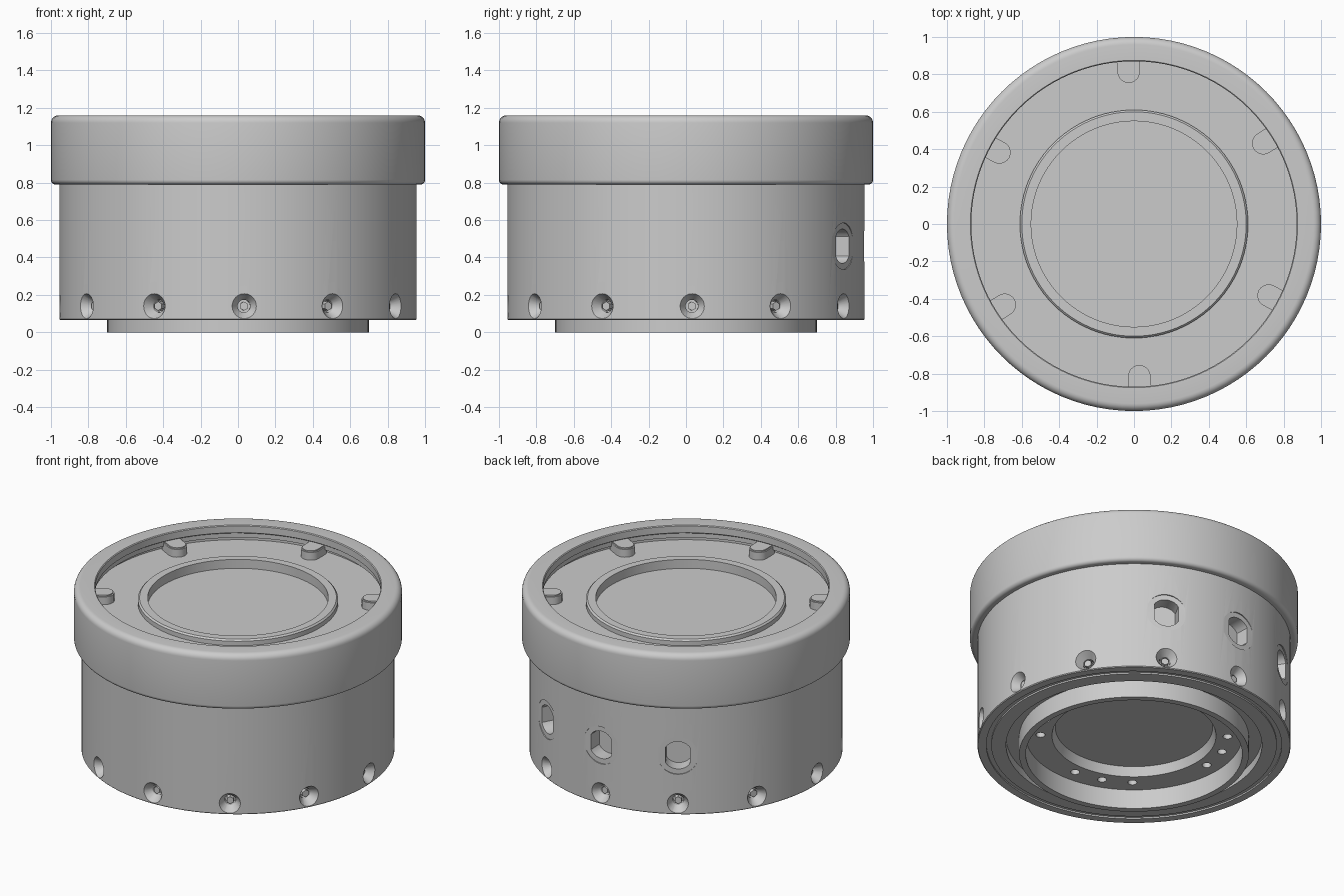
import bpy, bmesh, math
from mathutils import Matrix

if "Cube" in bpy.data.objects:
    bpy.data.objects.remove(bpy.data.objects["Cube"], do_unlink=True)

SEG = 96
BODY_R = 0.955
SCREW_AZ = [2 + 30 * k for k in range(12)]
PORT_AZ = [62, 92, 122]
PEG_AZ = [32 + 60 * k for k in range(6)]

grey = bpy.data.materials.new("satin grey")
grey.use_nodes = True
grey.diffuse_color = (0.6, 0.6, 0.6, 1)
grey.node_tree.nodes["Principled BSDF"].inputs["Base Color"].default_value = (0.6, 0.6, 0.6, 1)


def lathe(bm, profile, matrix=Matrix(), seg=SEG, closed=False):
    """Spin an (r, z) profile about z, then place it with matrix."""
    part = bmesh.new()
    verts = [part.verts.new((r, 0, z)) for r, z in profile]
    pairs = list(zip(verts, verts[1:]))
    if closed:
        pairs.append((verts[-1], verts[0]))
    edges = [part.edges.new(p) for p in pairs]
    bmesh.ops.spin(part, geom=verts + edges, cent=(0, 0, 0), axis=(0, 0, 1),
                   angle=math.tau, steps=seg)
    bmesh.ops.remove_doubles(part, verts=part.verts, dist=1e-5)
    add(bm, part, matrix)


def prism(bm, outline, z0, z1, matrix):
    """Extrude a flat outline from z0 to z1."""
    part = bmesh.new()
    base = part.faces.new([part.verts.new((x, y, z0)) for x, y in outline])
    top = bmesh.ops.extrude_face_region(part, geom=[base])
    moved = [v for v in top["geom"] if isinstance(v, bmesh.types.BMVert)]
    bmesh.ops.translate(part, verts=moved, vec=(0, 0, z1 - z0))
    add(bm, part, matrix)


def add(bm, part, matrix):
    bmesh.ops.recalc_face_normals(part, faces=part.faces)
    bmesh.ops.transform(part, matrix=matrix, verts=part.verts)
    temp = bpy.data.meshes.new("temp")
    part.to_mesh(temp)
    part.free()
    bm.from_mesh(temp)
    bpy.data.meshes.remove(temp)


def finish(bm, name):
    mesh = bpy.data.meshes.new(name)
    bm.to_mesh(mesh)
    bm.free()
    mesh.materials.append(grey)
    obj = bpy.data.objects.new(name, mesh)
    bpy.context.collection.objects.link(obj)
    return obj


def smooth(obj):
    bpy.ops.object.select_all(action="DESELECT")
    obj.select_set(True)
    bpy.context.view_layer.objects.active = obj
    bpy.ops.object.shade_smooth_by_angle(angle=math.radians(25))


def cut(obj, bm):
    """Subtract the cutter mesh and discard the cutter."""
    cutter = finish(bm, "cutter")
    cutter.hide_render = True
    mod = obj.modifiers.new("cut", "BOOLEAN")
    mod.operation, mod.solver, mod.object = "DIFFERENCE", "EXACT", cutter
    bpy.context.view_layer.objects.active = obj
    bpy.ops.object.modifier_apply(modifier=mod.name)
    bpy.data.objects.remove(cutter, do_unlink=True)


def spin_z(az):
    return Matrix.Rotation(math.radians(az), 4, "Z")


def radial(az, r, z):
    """Frame on the side wall whose local z points outward."""
    return spin_z(az) @ Matrix.Translation((r, 0, z)) @ Matrix.Rotation(math.pi / 2, 4, "Y")


def ring_points(r, count=32, flat=9):
    """Circle outline, with sides flattened at y = +-flat."""
    pts = []
    for i in range(count):
        a = math.tau * i / count
        pts.append((r * math.cos(a), max(-flat, min(flat, r * math.sin(a)))))
    return pts


def corner(cr, cz, radius, start, steps=6):
    """Quarter-round profile points, counter-clockwise from start degrees."""
    return [(cr + radius * math.cos(math.radians(start + 90 * i / steps)),
             cz + radius * math.sin(math.radians(start + 90 * i / steps)))
            for i in range(steps + 1)]


# Body: recessed top face with lip, side wall, and stepped underside
bm = bmesh.new()
lathe(bm, [(0, 1.02), (0.55, 1.02), (0.55, 1.08), (0.6, 1.08), (0.61, 1.07), (0.61, 1.04),
           (0.94, 1.04), (0.94, 0.8), (BODY_R, 0.8), (BODY_R, 0.07), (0.95, 0.065),
           (0.9, 0.065), (0.9, 0.075), (0.87, 0.075), (0.87, 0.065), (0.78, 0.065),
           (0.78, 0.12), (0.7, 0.12), (0.7, 0), (0.66, 0), (0.66, 0.13),
           (0.5, 0.13), (0.48, 0.19), (0, 0.19)])
body = finish(bm, "body")

# Countersunk screw holes and shallow round spot faces on the wall
bm = bmesh.new()
for az in SCREW_AZ:
    lathe(bm, [(0, -0.09), (0.034, -0.09), (0.034, -0.05), (0.07, 0.005), (0.07, 0.05),
               (0, 0.05)], radial(az, BODY_R, 0.14), 24)
for az in PORT_AZ:
    prism(bm, ring_points(0.125), -0.0075, 0.05, radial(az, BODY_R, 0.46))
cut(body, bm)

# Flat-sided ports and the holes under the body
bm = bmesh.new()
for az in PORT_AZ:
    prism(bm, ring_points(0.092, flat=0.075), -0.1, 0.05, radial(az, BODY_R, 0.46))
for az in range(70, 430, 90):
    for step in (-19, 0, 19):
        place = spin_z(az + step) @ Matrix.Translation((0.57, 0, 0.13))
        prism(bm, ring_points(0.028, 16), -0.03, 0.05, place)
cut(body, bm)
smooth(body)

# Cap ring: rounded outer edges with a stepped groove inside
bm = bmesh.new()
profile = corner(0.975, 0.815, 0.025, -90) + corner(0.96, 1.12, 0.04, 0)
profile += [(0.875, 1.16), (0.87, 1.155), (0.87, 1.11), (0.885, 1.1), (0.885, 1.07),
            (0.92, 1.07), (0.92, 0.79)]
lathe(bm, profile, closed=True)
smooth(finish(bm, "cap_ring"))

# Locating pegs with a rounded inner end
bm = bmesh.new()
outline = [(0.9, -0.06), (0.9, 0.06)]
for i in range(13):
    a = math.pi / 2 + math.pi * i / 12
    outline.append((0.815 + 0.06 * math.cos(a), 0.06 * math.sin(a)))
for az in PEG_AZ:
    prism(bm, outline, 1.03, 1.1, spin_z(az))
bmesh.ops.bevel(bm, geom=[e for e in bm.edges if all(v.co.z > 1.09 for v in e.verts)],
                offset=0.008, segments=2, affect="EDGES")
smooth(finish(bm, "locating_pegs"))

# Hexagonal screws sunk in the countersinks
bm = bmesh.new()
for az in SCREW_AZ:
    prism(bm, ring_points(0.024, 6), -0.1, -0.045, radial(az, BODY_R, 0.14))
smooth(finish(bm, "hex_screws"))
